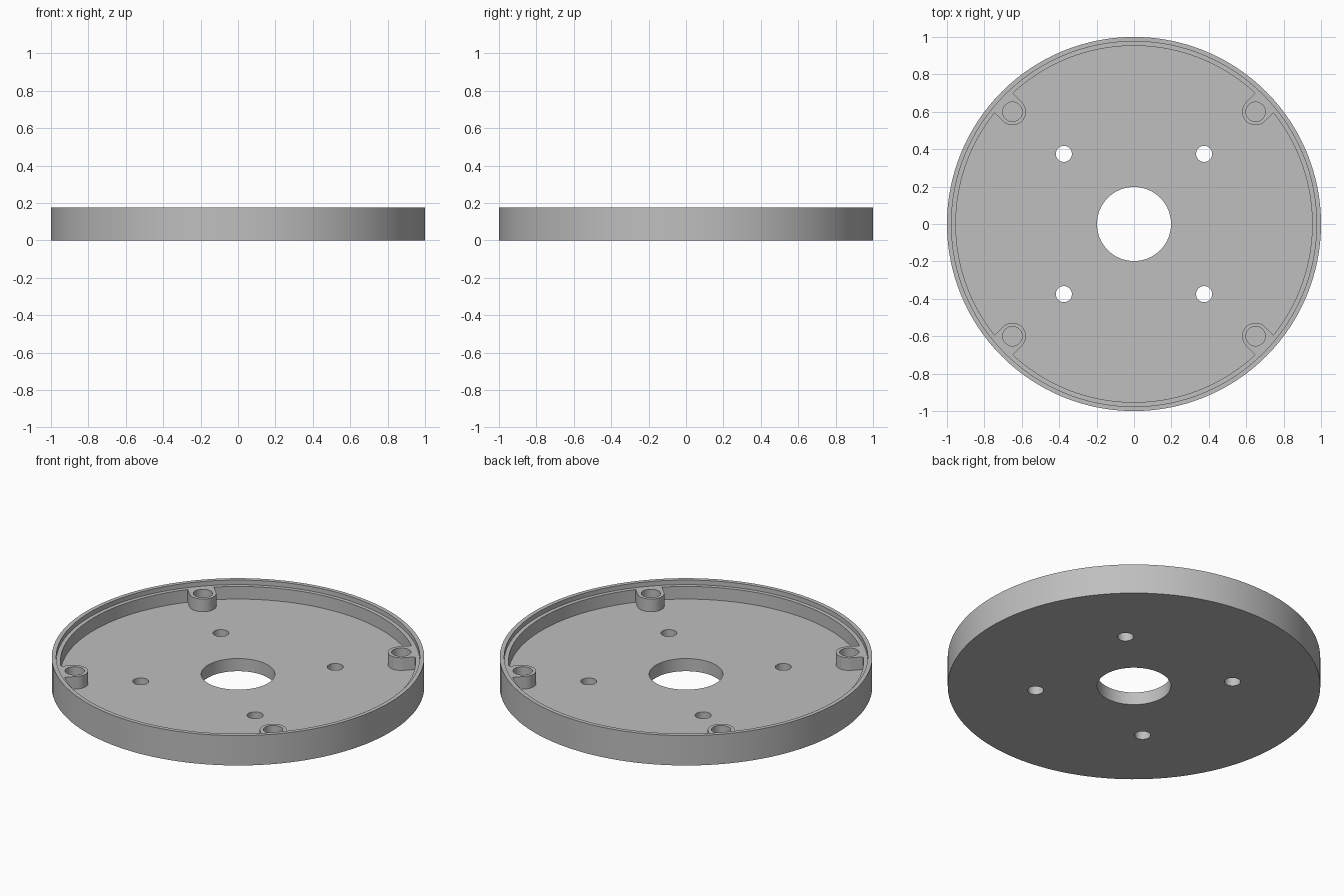
import bpy, bmesh
from math import sin, cos, pi, atan2, radians, sqrt
from mathutils import Matrix

cube = bpy.data.objects.get("Cube")
if cube:
    bpy.data.objects.remove(cube, do_unlink=True)

HEIGHT, LEDGE, FLOOR = 0.177, 0.15, 0.075
R_LIP, R_WALL, R_BORE = 0.976, 0.953, 0.198
BOSS_X, BOSS_Y, R_BOSS, R_SCREW = 0.65, 0.60, 0.072, 0.052
MOUNT, R_MOUNT = 0.375, 0.043
CORNERS = [(sx, sy) for sx in (1, -1) for sy in (1, -1)]

grey = bpy.data.materials.new("plain grey")
grey.use_nodes = True
color = (0.52, 0.52, 0.52, 1)
grey.diffuse_color = color
grey.node_tree.nodes["Principled BSDF"].inputs["Base Color"].default_value = color


def make_object(name, bm):
    bmesh.ops.recalc_face_normals(bm, faces=bm.faces)
    mesh = bpy.data.meshes.new(name)
    bm.to_mesh(mesh)
    bm.free()
    mesh.materials.append(grey)
    obj = bpy.data.objects.new(name, mesh)
    bpy.context.collection.objects.link(obj)
    return obj


def drill(obj, centres, radius):
    """Cut vertical round holes right through an object."""
    bm = bmesh.new()
    for x, y in centres:
        bmesh.ops.create_cone(bm, cap_ends=True, segments=48, radius1=radius,
                              radius2=radius, depth=1,
                              matrix=Matrix.Translation((x, y, 0)))
    cutter = make_object("hole_cutter", bm)
    cutter.hide_render = True
    mod = obj.modifiers.new("holes", 'BOOLEAN')
    mod.operation, mod.solver, mod.object = 'DIFFERENCE', 'EXACT', cutter
    select(obj)
    bpy.ops.object.modifier_apply(modifier=mod.name)
    bpy.data.objects.remove(cutter, do_unlink=True)


def select(obj):
    bpy.ops.object.select_all(action='DESELECT')
    obj.select_set(True)
    bpy.context.view_layer.objects.active = obj


def smooth(obj):
    select(obj)
    bpy.ops.object.shade_smooth_by_angle(angle=radians(30))


# Round tray: floor with bore, outer wall, stepped rim
profile = [(R_BORE, 0), (1, 0), (1, HEIGHT), (R_LIP, HEIGHT), (R_LIP, LEDGE),
           (R_WALL, LEDGE), (R_WALL, FLOOR), (R_BORE, FLOOR)]
bm = bmesh.new()
verts = [bm.verts.new((r, 0, z)) for r, z in profile]
edges = [bm.edges.new((verts[i - 1], verts[i])) for i in range(len(verts))]
bmesh.ops.spin(bm, geom=verts + edges, cent=(0, 0, 0), axis=(0, 0, 1),
               angle=2 * pi, steps=128)
bmesh.ops.remove_doubles(bm, verts=bm.verts, dist=0.0001)
tray = make_object("round_tray", bm)
drill(tray, [(sx * MOUNT, sy * MOUNT) for sx, sy in CORNERS], R_MOUNT)
smooth(tray)


# Screw boss outline: rounded nose, straight diagonal sides, end on the wall
def wall_angle(x, y):
    """Angle where a 45 degree line from (x, y) meets the inner wall."""
    s = x + y
    t = (-s + sqrt(s * s - 2 * (x * x + y * y - R_WALL ** 2))) / 2
    return atan2(y + t, x + t)


nose = [(BOSS_X + R_BOSS * cos(a), BOSS_Y + R_BOSS * sin(a))
        for a in (0.75 * pi + pi * i / 24 for i in range(25))]
start, end = wall_angle(*nose[-1]), wall_angle(*nose[0])
arc = [(R_WALL * cos(a), R_WALL * sin(a))
       for a in (start + (end - start) * i / 8 for i in range(9))]

for sx, sy in CORNERS:
    bm = bmesh.new()
    base = bm.faces.new([bm.verts.new((sx * x, sy * y, FLOOR)) for x, y in nose + arc])
    top = bmesh.ops.extrude_face_region(bm, geom=[base], use_keep_orig=True)["geom"]
    bmesh.ops.translate(bm, vec=(0, 0, LEDGE - FLOOR),
                        verts=[v for v in top if isinstance(v, bmesh.types.BMVert)])
    name = ("back" if sy > 0 else "front") + ("_left" if sx > 0 else "_right")
    boss = make_object(name + "_screw_boss", bm)
    drill(boss, [(sx * BOSS_X, sy * BOSS_Y)], R_SCREW)
    smooth(boss)
